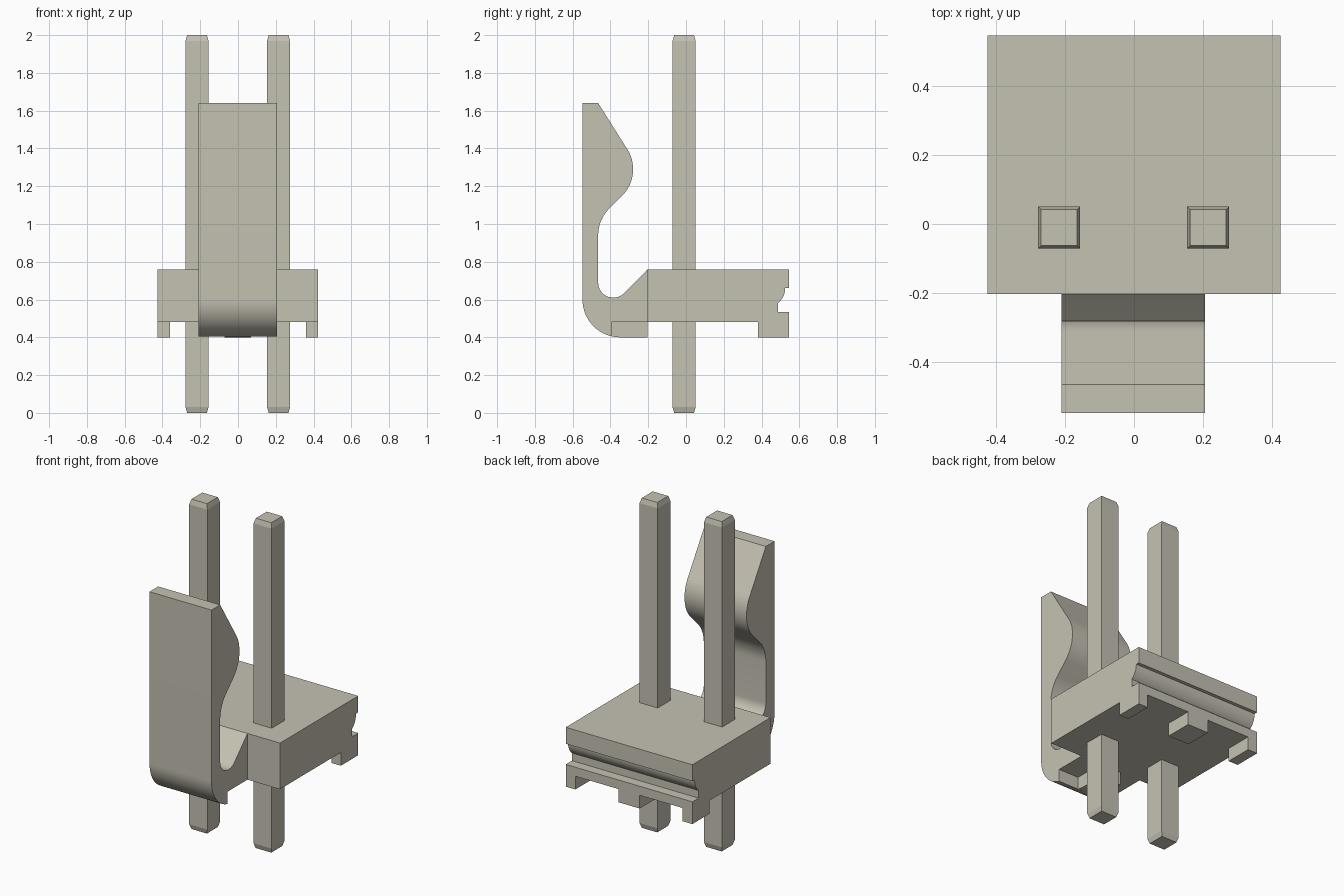
import bpy, bmesh, math

old = bpy.data.objects.get("Cube")
if old:
    bpy.data.objects.remove(old, do_unlink=True)

# One warm grey plastic colour
COLOUR = (0.56, 0.54, 0.45, 1.0)
mat = bpy.data.materials.new("warm grey")
mat.use_nodes = True
mat.diffuse_color = COLOUR
mat.node_tree.nodes["Principled BSDF"].inputs["Base Color"].default_value = COLOUR


def finish(name, bm):
    bmesh.ops.recalc_face_normals(bm, faces=bm.faces[:])
    mesh = bpy.data.meshes.new(name)
    bm.to_mesh(mesh)
    bm.free()
    mesh.materials.append(mat)
    obj = bpy.data.objects.new(name, mesh)
    bpy.context.collection.objects.link(obj)
    return obj


def arc(cy, cz, r, start, end, steps=16):
    """Points of an arc in the side (y, z) plane, angles in degrees."""
    angles = [math.radians(start + (end - start) * i / steps) for i in range(steps + 1)]
    return [(cy + r * math.cos(a), cz + r * math.sin(a)) for a in angles]


def extrude_profile(name, profile, x0, x1, smooth=False):
    """Extrude a (y, z) outline from x0 to x1."""
    bm = bmesh.new()
    face = bm.faces.new([bm.verts.new((x0, y, z)) for y, z in profile])
    ext = bmesh.ops.extrude_face_region(bm, geom=[face], use_keep_orig=True)
    verts = [g for g in ext["geom"] if isinstance(g, bmesh.types.BMVert)]
    bmesh.ops.translate(bm, verts=verts, vec=(x1 - x0, 0, 0))
    obj = finish(name, bm)
    if smooth:
        bpy.ops.object.select_all(action='DESELECT')
        obj.select_set(True)
        bpy.context.view_layer.objects.active = obj
        bpy.ops.object.shade_smooth_by_angle(angle=math.radians(25))
    return obj


def rect(y0, y1, z0, z1):
    return [(y0, z0), (y1, z0), (y1, z1), (y0, z1)]


# Housing with a rounded groove along its back
body = [(-0.203, 0.48), (0.546, 0.48), (0.546, 0.535), (0.487, 0.535)]
body += arc(0.425, 0.66, 0.1, -52, 0, 10)
body += [(0.546, 0.66), (0.546, 0.76), (-0.203, 0.76)]
extrude_profile("housing", body, -0.425, 0.424, smooth=True)

# Feet under the back edge
for name, x0, x1 in (("right_foot", -0.425, -0.36),
                     ("middle_foot", -0.072, 0.07),
                     ("left_foot", 0.36, 0.424)):
    extrude_profile(name, rect(0.38, 0.546, 0.40, 0.48), x0, x1)

# Springy latch with a bump, curving under into the housing
latch = [(-0.548, 1.64), (-0.465, 1.64)]
latch += arc(-0.48, 1.29, 0.2, 36, -45)
latch += arc(-0.265, 0.94, 0.2, 135, 180)
latch += arc(-0.385, 0.69, 0.08, 180, 315)
latch += [(-0.203, 0.76), (-0.203, 0.48), (-0.395, 0.48)]
latch += arc(-0.348, 0.60, 0.2, 256.4, 180)
extrude_profile("latch", latch, -0.21, 0.206, smooth=True)

# Narrow rib under the latch
rib = [(-0.395, 0.48), (-0.395, 0.4056), (-0.37, 0.401), (-0.348, 0.40),
       (-0.203, 0.40), (-0.203, 0.48)]
extrude_profile("latch_rib", rib, -0.072, 0.07)


# Square pins with tapered tips
def pin(name, cx, cy=-0.010):
    bm = bmesh.new()
    rings = []
    for z, h in ((0, 0.052), (0.03, 0.061), (1.97, 0.061), (2.0, 0.052)):
        rings.append([bm.verts.new((cx + sx * h, cy + sy * h, z))
                      for sx, sy in ((-1, -1), (1, -1), (1, 1), (-1, 1))])
    for a, b in zip(rings, rings[1:]):
        for i in range(4):
            j = (i + 1) % 4
            bm.faces.new((a[i], a[j], b[j], b[i]))
    bm.faces.new(rings[0])
    bm.faces.new(rings[-1])
    finish(name, bm)


pin("right_pin", -0.217)
pin("left_pin", 0.215)
